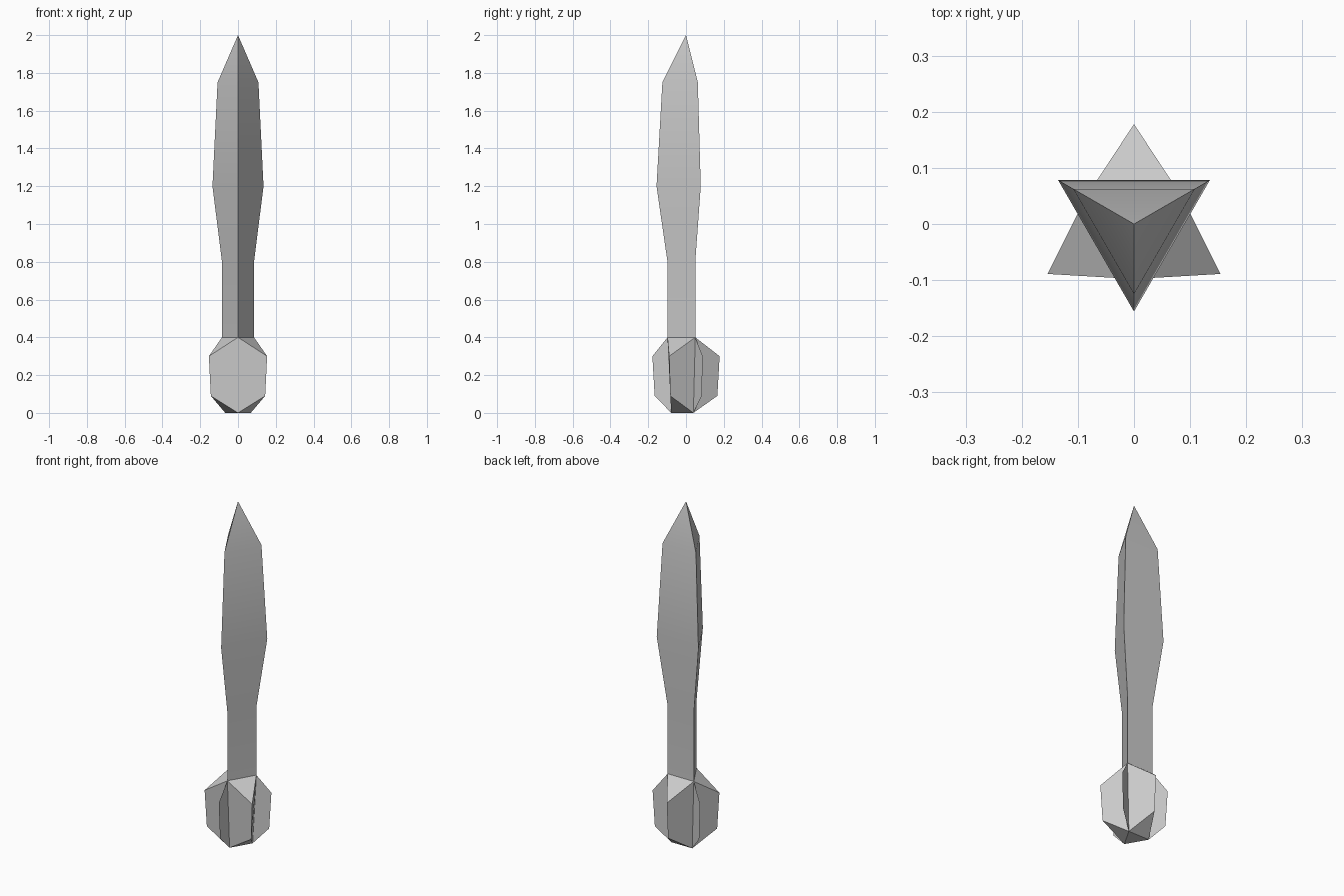
import bpy
from math import radians, sin, cos

cube = bpy.data.objects.get("Cube")
if cube:
    bpy.data.objects.remove(cube, do_unlink=True)

grey = bpy.data.materials.new("plain_grey")
grey.use_nodes = True
colour = (0.6, 0.6, 0.6, 1)
grey.diffuse_color = colour
grey.node_tree.nodes["Principled BSDF"].inputs["Base Color"].default_value = colour

CORNERS = (-90, 30, 150)   # directions of the body's three ridges
TOP, BOTTOM = (0.098, 0.4), (0.078, 0.0)   # (radius, height) where fins join
OUTER_TOP, OUTER_BOTTOM = (0.178, 0.3), (0.166, 0.09)


def polar(angle, ring):
    a = radians(angle)
    return (ring[0] * cos(a), ring[0] * sin(a), ring[1])


def make(name, verts, faces):
    mesh = bpy.data.meshes.new(name)
    mesh.from_pydata(verts, [], faces)
    mesh.materials.append(grey)
    obj = bpy.data.objects.new(name, mesh)
    bpy.context.collection.objects.link(obj)
    return obj


# Three-sided body, lofted through rings up to a point
rings = [BOTTOM, TOP, (0.098, 0.8), (0.156, 1.2), (0.125, 1.75)]
verts = [polar(a, r) for r in rings for a in CORNERS] + [(0, 0, 2)]
faces = [(2, 1, 0)]
for k in range(0, 3 * len(rings), 3):
    for i in range(3):
        j = (i + 1) % 3
        if k + 3 < len(verts) - 1:
            faces.append((k + i, k + j, k + 3 + j, k + 3 + i))
        else:
            faces.append((k + i, k + j, len(verts) - 1))
body = make("body", verts, faces)
bpy.ops.object.select_all(action="DESELECT")
bpy.context.view_layer.objects.active = body
body.select_set(True)
bpy.ops.object.shade_smooth_by_angle(angle=radians(30))

# Solid wedges bulging from each flat side of the body
for name, a in zip(("left", "right", "back"), (-30, 210, 90)):
    verts = [polar(a - 60, TOP), polar(a + 60, TOP), polar(a, OUTER_TOP),
             polar(a, OUTER_BOTTOM), polar(a - 60, BOTTOM), polar(a + 60, BOTTOM)]
    make(name + "_wedge", verts,
         [(0, 2, 1), (0, 4, 3, 2), (1, 2, 3, 5), (3, 4, 5)])

# Thin flat fins on each ridge of the body
for name, a in zip(("front", "left", "right"), CORNERS):
    make(name + "_fin", [polar(a, r) for r in (BOTTOM, OUTER_BOTTOM, OUTER_TOP, TOP)],
         [(0, 1, 2, 3)])
